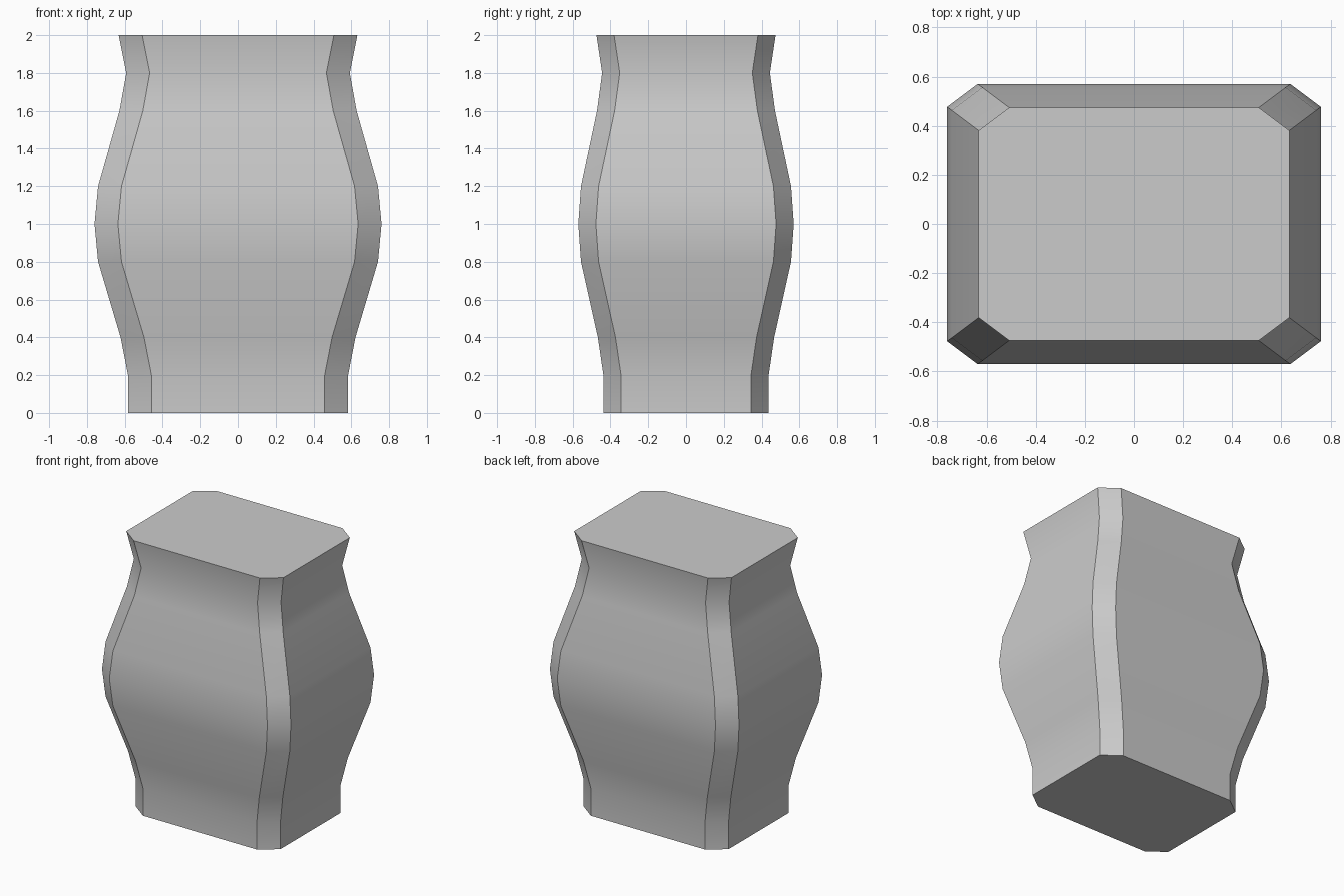
import bpy, bmesh, math

if "Cube" in bpy.data.objects:
    bpy.data.objects.remove(bpy.data.objects["Cube"])

# Side profile: (height, half width in x)
profile = [(0, 0.583), (0.2, 0.583), (0.4, 0.622), (0.8, 0.741), (1.0, 0.76),
           (1.2, 0.741), (1.6, 0.628), (1.8, 0.592), (2.0, 0.632)]
DEPTH = 0.75      # depth relative to width
CHAMFER = 0.124   # corner cut, constant up the body


def ring(bm, z, w):
    """Rectangle with cut corners, counter-clockwise."""
    c = w - CHAMFER
    pts = [(w, -c), (w, c), (c, w), (-c, w), (-w, c), (-w, -c), (-c, -w), (c, -w)]
    return [bm.verts.new((x, y * DEPTH, z)) for x, y in pts]


# Body: stacked rings joined by side panels, closed at both ends
bm = bmesh.new()
rings = [ring(bm, z, w) for z, w in profile]
for low, high in zip(rings, rings[1:]):
    for i in range(8):
        j = (i + 1) % 8
        bm.faces.new((low[i], low[j], high[j], high[i]))
bm.faces.new(rings[0][::-1])
bm.faces.new(rings[-1])
bmesh.ops.recalc_face_normals(bm, faces=bm.faces[:])

mesh = bpy.data.meshes.new("vase_body")
bm.to_mesh(mesh)
bm.free()
body = bpy.data.objects.new("vase_body", mesh)
bpy.context.collection.objects.link(body)

# Smooth up the curve, sharp at the corners and rims
bpy.context.view_layer.objects.active = body
body.select_set(True)
bpy.ops.object.shade_smooth_by_angle(angle=math.radians(30))
